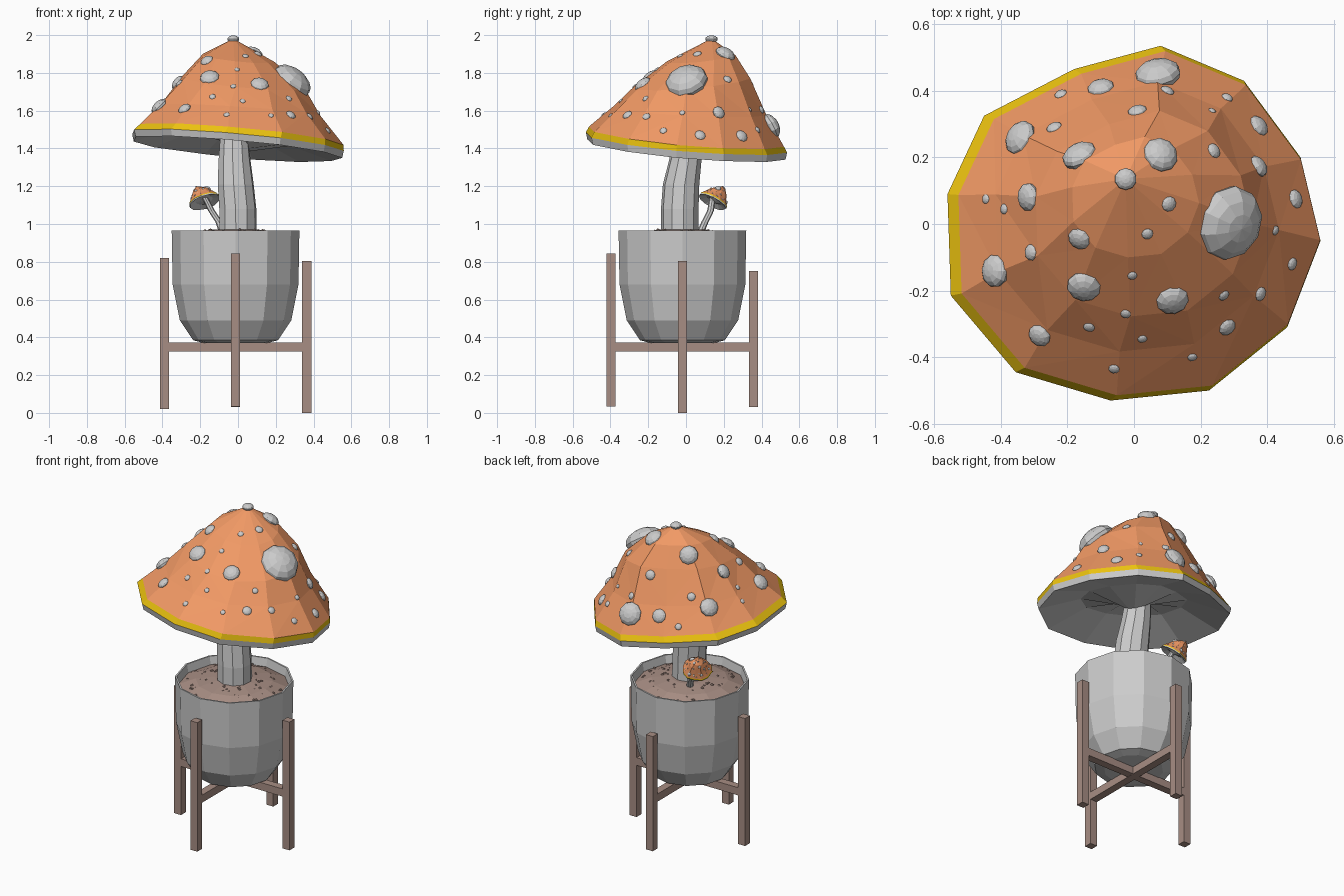
import bpy, bmesh, math, random
from mathutils import Vector, Matrix
from mathutils.bvhtree import BVHTree

if "Cube" in bpy.data.objects:
    bpy.data.objects.remove(bpy.data.objects["Cube"])

random.seed(4)


def material(name, rgb):
    m = bpy.data.materials.new(name)
    m.diffuse_color = (*rgb, 1)
    m.use_nodes = True
    m.node_tree.nodes["Principled BSDF"].inputs["Base Color"].default_value = m.diffuse_color
    return m


ORANGE = material("orange", (0.88, 0.32, 0.13))
YELLOW = material("yellow", (0.83, 0.54, 0.005))
BROWN = material("brown", (0.39, 0.27, 0.23))


def finish(name, bm, mat=None, recalc=True):
    if recalc:
        bmesh.ops.recalc_face_normals(bm, faces=bm.faces[:])
    me = bpy.data.meshes.new(name)
    bm.to_mesh(me)
    bm.free()
    ob = bpy.data.objects.new(name, me)
    bpy.context.collection.objects.link(ob)
    if mat:
        me.materials.append(mat)
    return ob


def loft(rings, start=False, end=False):
    """Skin a list of equal-length rings; optionally close the ends."""
    bm = bmesh.new()
    loops = [[bm.verts.new(p) for p in r] for r in rings]
    n = len(rings[0])
    for a, b in zip(loops, loops[1:]):
        for i in range(n):
            j = (i + 1) % n
            bm.faces.new((a[i], a[j], b[j], b[i]))
    if start:
        bm.faces.new(loops[0])
    if end:
        bm.faces.new(loops[-1])
    bmesh.ops.recalc_face_normals(bm, faces=bm.faces[:])
    return bm


def circle(c, r, n, turn=0.0):
    return [Vector((c[0] + r * math.cos(turn + 2 * math.pi * i / n),
                    c[1] + r * math.sin(turn + 2 * math.pi * i / n), c[2])) for i in range(n)]


# Plant pot: thin-walled 12-sided shell
CX, CY = -0.013, -0.019
pot = [(0.17, 0.37), (0.225, 0.385), (0.295, 0.49), (0.333, 0.68), (0.338, 0.965),
       (0.328, 0.965), (0.312, 0.88)]
finish("pot", loft([circle((CX, CY, z), r, 12) for r, z in pot], start=True))

# Soil mound and scattered pebbles
soil = [(0.318, 0.915), (0.22, 0.955), (0.11, 0.972)]
finish("soil", loft([circle((CX, CY, z), r, 12) for r, z in soil], end=True), BROWN)
bm = bmesh.new()
for _ in range(75):
    a, r = random.uniform(0, 2 * math.pi), random.uniform(0.12, 0.29)
    z = 0.968 - 0.053 * ((r - 0.12) / 0.195) ** 1.4
    s = random.uniform(0.005, 0.011)
    bmesh.ops.create_icosphere(bm, subdivisions=1, radius=s, matrix=Matrix.Translation(
        (CX + r * math.cos(a), CY + r * math.sin(a), z)))
finish("pebbles", bm, BROWN)


# Wooden stand: four legs and a cross brace
def box(name, lo, hi):
    lo, hi = Vector(lo), Vector(hi)
    bm = bmesh.new()
    bmesh.ops.create_cube(bm, size=1, matrix=Matrix.Translation((lo + hi) / 2)
                          @ Matrix.Diagonal((*(hi - lo), 1)))
    return finish(name, bm, BROWN)


W, REACH = 0.024, 0.377
for side, dx, dy, z0, z1 in (("left", -1, 0, 0.02, 0.82), ("right", 1, 0, 0.0, 0.805),
                             ("front", 0, -1, 0.035, 0.845), ("back", 0, 1, 0.03, 0.75)):
    x, y = CX + dx * REACH, CY + dy * REACH
    box(side + "_leg", (x - W, y - W, z0), (x + W, y + W, z1))
L = REACH - W
box("brace_side_to_side", (CX - L, CY - W, 0.325), (CX + L, CY + W, 0.373))
box("brace_front_to_back", (CX - W, CY - L, 0.324), (CX + W, CY + L, 0.372))

# Main stem
stem = [(0.0, -0.033, 0.93, 0.1), (-0.001, -0.033, 1.08, 0.1), (-0.012, -0.026, 1.21, 0.097),
        (-0.018, -0.005, 1.33, 0.087), (-0.02, 0.015, 1.47, 0.075)]
finish("stem", loft([circle(p, p[3], 10, 0.2) for p in stem], True, True))

# Cap outline, seen from above
RIM = [(0.08, 0.535), (0.33, 0.43), (0.50, 0.20), (0.56, -0.05), (0.46, -0.31), (0.225, -0.50),
       (-0.07, -0.53), (-0.355, -0.445), (-0.55, -0.215), (-0.56, 0.09), (-0.45, 0.325), (-0.18, 0.465)]
HUB = Vector((0, 0, 1.43))


def rim(scale, z, cx=0, cy=0, tx=0.088, ty=0.088):
    return [Vector((x * scale + cx, y * scale + cy, z - tx * x - ty * y)) for x, y in RIM]


parts = []
# Dome
bm = loft([rim(0.97, 1.463, 0.016), rim(0.76, 1.60, 0.01, 0.02, 0.05, 0.04),
           rim(0.58, 1.748, 0.03, 0.03, 0.055, -0.05), rim(0.34, 1.878, 0.005, 0.08, 0.035, -0.035)])
top = [v for v in bm.verts if v.co.z > 1.835]
apex = bm.verts.new((-0.025, 0.135, 1.982))
for e in [e for e in bm.edges if e.is_boundary and all(v in top for v in e.verts)]:
    bm.faces.new((*e.verts, apex))
bmesh.ops.recalc_face_normals(bm, faces=bm.faces[:])
bmesh.ops.triangulate(bm, faces=bm.faces[:])
tree = BVHTree.FromBMesh(bm)
parts.append(finish("cap", bm, ORANGE, recalc=False))
# Yellow edge band
parts.append(finish("cap_edge", loft([rim(0.97, 1.463, 0.016), rim(1, 1.432)]), YELLOW))
# Gills underneath
parts.append(finish("gills", loft([rim(1, 1.432), rim(0.985, 1.395), rim(0.55, 1.475),
                                   rim(0.1, 1.445)], end=True)))

# Warts: flattened balls dropped onto the dome (x, y, radius)
WARTS = [(.07, .455, .07), (.10, .40, .022), (-.10, .41, .042), (-.22, .39, .02), (.01, .34, .03),
         (-.24, .29, .025), (-.345, .26, .055), (-.165, .21, .055), (.08, .21, .055),
         (-.025, .135, .033), (.105, .06, .024), (.04, -.03, .018), (.29, 0, .115),
         (.425, -.02, .015), (.375, .295, .035), (.28, .38, .018), (.235, .34, .012),
         (.24, .22, .024), (.375, .175, .035), (.485, .075, .03), (.475, -.12, .02),
         (.38, -.21, .022), (.27, -.215, .018), (.28, -.31, .028), (.115, -.23, .05),
         (.175, -.40, .015), (.025, -.345, .015), (-.005, -.155, .015), (-.025, -.27, .016),
         (-.06, -.435, .017), (-.135, -.31, .018), (-.15, -.19, .052), (-.285, -.335, .036),
         (-.42, -.14, .05), (-.31, -.085, .025), (-.165, -.045, .036), (-.32, .08, .043),
         (-.39, .045, .016), (-.445, .075, .015)]
bm = bmesh.new()
for x, y, r in WARTS:
    hit, n, _, _ = tree.ray_cast(Vector((x, y, 3)), Vector((0, 0, -1)))
    if hit is None:
        continue
    n = Vector((0, 0, 1)) if hit.z > 1.97 else n
    turn = n.to_track_quat('Z', 'Y').to_matrix().to_4x4()
    bmesh.ops.create_uvsphere(bm, u_segments=10, v_segments=8, radius=r,
                              matrix=Matrix.Translation(hit - n * r * 0.1) @ turn
                              @ Matrix.Diagonal((1, 1, 0.6, 1)))
parts.append(finish("warts", bm))

# Small mushroom: shrunken, leaning copy of the cap on a thin bent stem
lean = Vector((0.088, 0.088, 1)).rotation_difference(Vector((-0.38, 0.5, 1)))
move = (Matrix.Translation((-0.176, 0.143, 1.12)) @ lean.to_matrix().to_4x4()
        @ Matrix.Diagonal((0.15, 0.15, 0.185, 1)) @ Matrix.Translation(-HUB))
for p in parts:
    me = p.data.copy()
    me.transform(move)
    bpy.context.collection.objects.link(bpy.data.objects.new("small_" + p.name, me))
twig = [(-0.075, 0.07, 0.94, 0.021), (-0.10, 0.10, 1.01, 0.019), (-0.14, 0.13, 1.07, 0.018),
        (-0.175, 0.14, 1.14, 0.016)]
finish("small_stem", loft([circle(p, p[3], 8) for p in twig], True, True))
